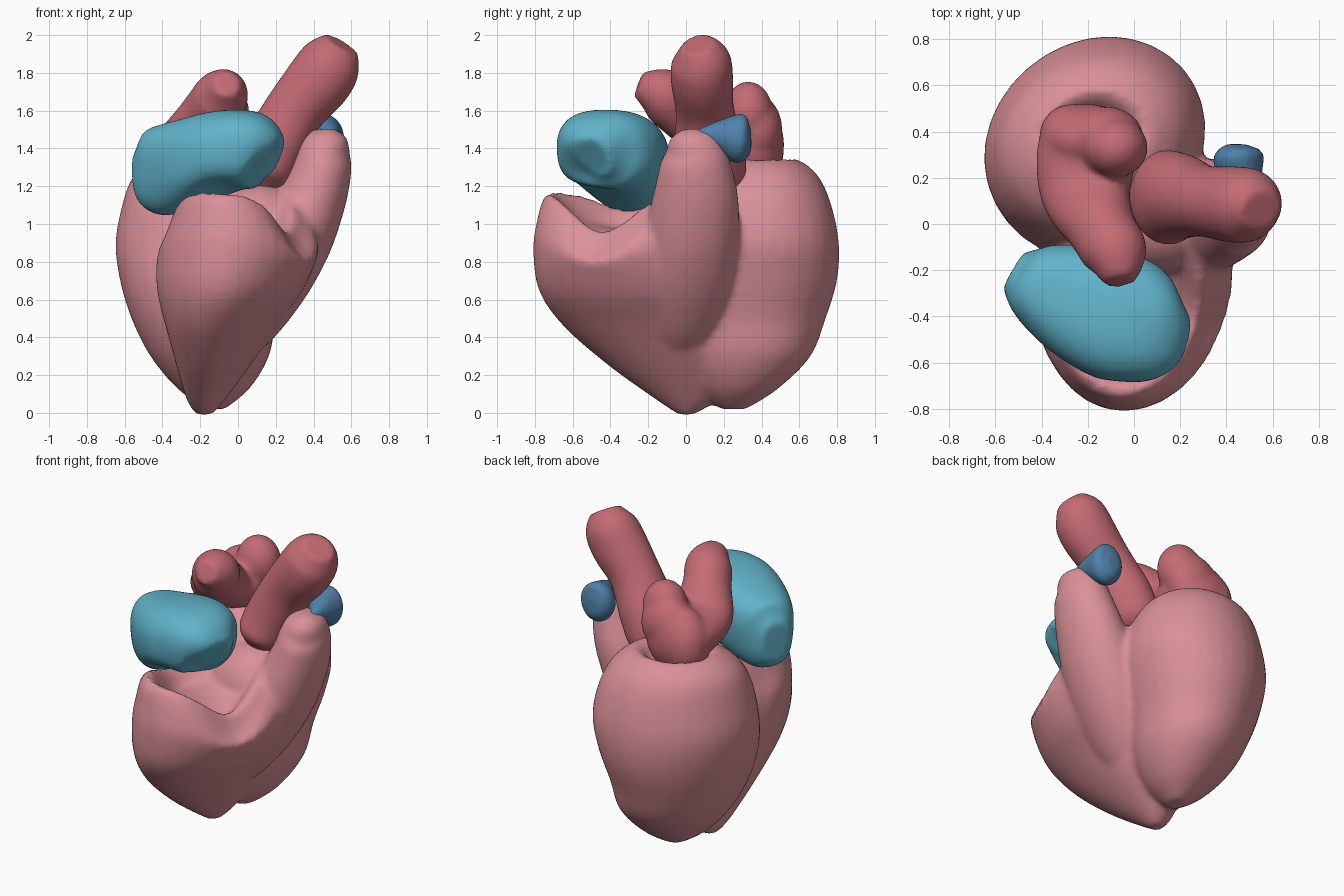
import bpy, bmesh, math
from mathutils import Vector, Matrix

cube = bpy.data.objects.get("Cube")
if cube:
    bpy.data.objects.remove(cube, do_unlink=True)

X, Y, Z = Vector((1, 0, 0)), Vector((0, 1, 0)), Vector((0, 0, 1))


def material(name, rgb):
    m = bpy.data.materials.new(name)
    m.use_nodes = True
    m.diffuse_color = (*rgb, 1)
    m.node_tree.nodes["Principled BSDF"].inputs["Base Color"].default_value = (*rgb, 1)
    return m


def spline(rows, steps=6):
    """Smooth Catmull-Rom interpolation through all section rows."""
    pts = [Vector(r) for r in rows]
    pts = [pts[0]] + pts + [pts[-1]]
    out = []
    for p0, p1, p2, p3 in zip(pts, pts[1:], pts[2:], pts[3:]):
        for i in range(steps):
            t = i / steps
            out.append(0.5 * (2 * p1 + (p2 - p0) * t + (2 * p0 - 5 * p1 + 4 * p2 - p3) * t * t
                              + (3 * p1 - p0 - 3 * p2 + p3) * t ** 3))
    return out + [pts[-1]]


def loft(bm, rows, ref, level=False, shear=0.0, power=1.0, sides=32):
    """Skin rings (x, y, z, radius along ref, other radius); a power under 1 squares them."""
    path = spline(rows)
    rings = []
    for i, s in enumerate(path):
        c = Vector(s[:3])
        before, after = path[max(i - 1, 0)], path[min(i + 1, len(path) - 1)]
        t = Z if level else (Vector(after[:3]) - Vector(before[:3])).normalized()
        a = (ref - t * ref.dot(t)).normalized()
        b = t.cross(a)
        ring = []
        for k in range(sides):
            ang = 2 * math.pi * k / sides
            u, v = (math.copysign(abs(w) ** power, w) for w in (math.cos(ang), math.sin(ang)))
            off = a * u * max(s[3], 0.01) + b * v * max(s[4], 0.01)
            off.x += shear * off.y
            ring.append(bm.verts.new(c + off))
        rings.append(ring)
    faces = [bm.faces.new(rings[0][::-1]), bm.faces.new(rings[-1])]
    for r, q in zip(rings, rings[1:]):
        for k in range(sides):
            n = (k + 1) % sides
            faces.append(bm.faces.new((r[k], r[n], q[n], q[k])))
    bmesh.ops.recalc_face_normals(bm, faces=faces)


def blob(bm, center, radii):
    m = Matrix.Translation(center) @ Matrix.Diagonal((*radii, 1))
    bmesh.ops.create_uvsphere(bm, u_segments=32, v_segments=20, radius=1, matrix=m)


def dent(bm, center, radius, push):
    for v in bm.verts:
        d = (v.co - Vector(center)).length / radius
        v.co += Vector(push) * math.exp(-d * d)


def finish(bm, name, mat, voxel, smooth):
    """Fuse the overlapping volumes into one soft skin."""
    me = bpy.data.meshes.new(name)
    bm.to_mesh(me)
    bm.free()
    me.materials.append(mat)
    me.shade_smooth()
    ob = bpy.data.objects.new(name, me)
    bpy.context.collection.objects.link(ob)
    fuse = ob.modifiers.new("fuse", 'REMESH')
    fuse.mode = 'VOXEL'
    fuse.voxel_size = voxel
    fuse.use_smooth_shade = True
    relax = ob.modifiers.new("relax", 'SMOOTH')
    relax.factor = 0.5
    relax.iterations = smooth


pink = material("muscle pink", (0.70, 0.28, 0.315))
red = material("artery red", (0.55, 0.148, 0.175))
cyan = material("atrium cyan", (0.12, 0.45, 0.59))
blue = material("vein blue", (0.08, 0.22, 0.40))

# Front ventricle with a hollow, notched top
bm = bmesh.new()
loft(bm, [(-.18, 0, -.01, .04, .04), (-.17, 0, .07, .1, .16), (-.13, -.08, .25, .19, .33),
          (-.08, -.2, .46, .28, .45), (-.02, -.26, .65, .36, .52), (.02, -.29, .87, .40, .52),
          (.02, -.29, 1.02, .38, .50), (0, -.31, 1.13, .33, .45), (0, -.32, 1.17, .28, .40),
          (0, -.32, 1.12, .23, .34), (0, -.32, 1.02, .16, .22), (0, -.32, .99, .04, .05)],
     X, level=True, shear=.12)
dent(bm, (-.4, -.3, .75), .3, (-.05, 0, 0))
dent(bm, (.3, -.46, 1.1), .23, (0, 0, -.24))
dent(bm, (-.35, -.3, 1.1), .2, (0, 0, -.12))

# Back ventricle, egg shaped with a dimple in the top
loft(bm, [(-.12, .25, .02, .05, .07), (-.13, .27, .13, .19, .22), (-.15, .30, .3, .31, .36),
          (-.18, .31, .5, .38, .43), (-.18, .33, .7, .44, .47), (-.17, .35, .9, .475, .46),
          (-.17, .35, 1.1, .44, .42), (-.18, .36, 1.24, .38, .35), (-.18, .37, 1.32, .29, .26),
          (-.18, .37, 1.34, .22, .19), (-.18, .37, 1.27, .15, .12), (-.18, .37, 1.23, .04, .04)],
     X, level=True, shear=.14)

# Outflow spout, flush with the front ventricle, and the bridge between the chambers
loft(bm, [(0, -.04, .35, .1, .1), (.07, -.03, .48, .2, .15), (.19, 0, .7, .25, .19),
          (.3, .03, .92, .25, .2), (.39, .05, 1.12, .23, .18), (.44, .05, 1.27, .2, .16),
          (.46, .04, 1.38, .17, .14), (.49, .01, 1.46, .11, .1), (.5, 0, 1.5, .03, .03)], Y)
blob(bm, (.1, .02, .95), (.28, .24, .26))
finish(bm, "ventricles", pink, .022, 6)

# Main artery rising to the side
bm = bmesh.new()
loft(bm, [(.1, .09, 1.17, .1, .1), (.13, .11, 1.26, .2, .16), (.19, .12, 1.4, .19, .17),
          (.3, .1, 1.6, .155, .16), (.43, .085, 1.76, .165, .175), (.5, .08, 1.87, .155, .16),
          (.55, .06, 1.95, .09, .1)], Y)
finish(bm, "main_artery", red, .018, 4)

# Back atrium with a forward arm and a short side lobe
bm = bmesh.new()
loft(bm, [(-.2, .48, 1.41, .08, .1), (-.2, .36, 1.43, .16, .21), (-.21, .15, 1.47, .14, .2),
          (-.14, -.02, 1.6, .15, .15), (-.08, -.13, 1.69, .14, .14), (-.06, -.25, 1.74, .07, .07)], Z)
blob(bm, (-.2, .37, 1.42), (.21, .15, .22))
blob(bm, (-.27, .38, 1.4), (.14, .14, .2))
blob(bm, (-.13, .38, 1.5), (.17, .13, .18))
blob(bm, (-.08, .33, 1.59), (.14, .13, .165))
finish(bm, "back_atrium", red, .018, 7)

# Bean shaped front atrium with a fold at one end
bm = bmesh.new()
loft(bm, [(-.52, -.2, 1.26, .13, .09), (-.43, -.25, 1.27, .23, .17), (-.25, -.33, 1.325, .235, .25),
          (-.05, -.41, 1.385, .22, .28), (.1, -.48, 1.38, .2, .22), (.21, -.51, 1.35, .11, .11)],
     Z, power=.8)
dent(bm, (.2, -.58, 1.24), .13, (-.09, .05, .02))
dent(bm, (-.12, -.5, 1.12), .15, (0, 0, .05))
finish(bm, "front_atrium", cyan, .018, 5)

# Small vein stub behind the spout
bm = bmesh.new()
loft(bm, [(.5, .06, 1.48, .02, .02), (.48, .17, 1.47, .08, .07), (.455, .27, 1.455, .13, .11),
          (.45, .32, 1.45, .11, .09), (.45, .345, 1.45, .05, .04)], Z)
finish(bm, "vein_stub", blue, .012, 3)
